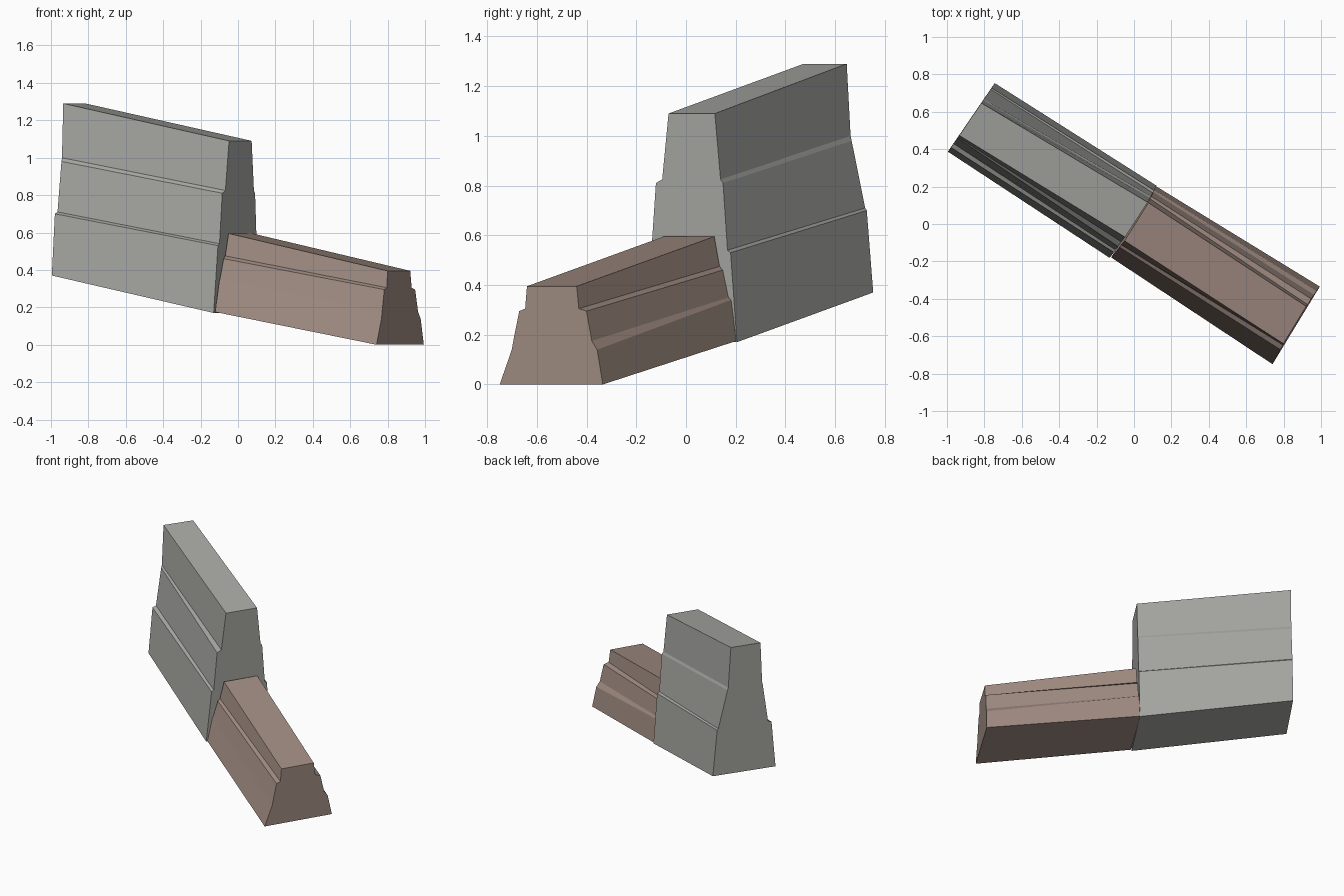
import bpy
import bmesh
from mathutils import Vector

cube = bpy.data.objects.get("Cube")
if cube:
    bpy.data.objects.remove(cube, do_unlink=True)


def make_material(name, colour):
    material = bpy.data.materials.new(name)
    material.use_nodes = True
    material.diffuse_color = colour
    material.node_tree.nodes["Principled BSDF"].inputs["Base Color"].default_value = colour
    return material


def end_rows(bmesh_data, foot, crown, across, profile):
    """Add one stepped end; each profile row is (height, left reach, right reach)."""
    foot, crown = Vector(foot), Vector(crown)
    across = Vector(across).normalized()
    low, high = profile[0][0], profile[-1][0]
    rows = []
    for height, left, right in profile:
        centre = foot.lerp(crown, (height - low) / (high - low))
        pair = []
        for reach in (-left, right):
            point = centre + across * reach
            pair.append(bmesh_data.verts.new((point.x, point.y, height)))
        rows.append(pair)
    return rows


def make_wall(name, material, near_end, far_end):
    """Loft a stepped wall block between its two ends."""
    mesh_data = bmesh.new()
    near = end_rows(mesh_data, *near_end)
    far = end_rows(mesh_data, *far_end)
    # Sides, ledges and end faces, one course at a time
    for i in range(len(near) - 1):
        (nl, nr), (fl, fr) = near[i], far[i]
        (nl_up, nr_up), (fl_up, fr_up) = near[i + 1], far[i + 1]
        for corners in ((nl, nr, nr_up, nl_up), (nr, fr, fr_up, nr_up),
                        (fr, fl, fl_up, fr_up), (fl, nl, nl_up, fl_up)):
            mesh_data.faces.new(corners)
    # Base and crown
    for row in (0, -1):
        mesh_data.faces.new((near[row][0], near[row][1], far[row][1], far[row][0]))
    bmesh.ops.recalc_face_normals(mesh_data, faces=mesh_data.faces)
    mesh = bpy.data.meshes.new(name)
    mesh_data.to_mesh(mesh)
    mesh_data.free()
    mesh.materials.append(material)
    wall = bpy.data.objects.new(name, mesh)
    bpy.context.collection.objects.link(wall)
    return wall


grey_stone = make_material("grey stone", (0.39, 0.39, 0.37, 1))
brown_stone = make_material("brown stone", (0.355, 0.265, 0.225, 1))

# Tall wall, climbing towards the back right
tall_near = [(.17, .23, .23), (.53, .2, .195), (.54, .185, .18),
             (.81, .167, .155), (.825, .137, .143), (1.09, .11, .112)]
tall_far = [(.37, .222, .222), (.7, .19, .195), (.71, .165, .187),
            (.98, .125, .125), (1, .12, .12), (1.29, .105, .105)]
make_wall("tall_wall", grey_stone,
          ((-.005, .012), (.012, .022), (.25, .385), tall_near),
          ((-.87, .57), (-.875, .56), (.26, .38), tall_far))

# Low wall, descending towards the front left
low_near = [(0, .243, .243), (.14, .187, .215), (.175, .18, .19),
            (.295, .153, .164), (.305, .125, .128), (.395, .117, .117)]
low_far = [(.175, .225, .225), (.34, .195, .2), (.35, .19, .187),
           (.46, .16, .16), (.475, .145, .145), (.595, .12, .12)]
make_wall("low_wall", brown_stone,
          ((.867, -.542), (.86, -.54), (.25, .41), low_near),
          ((-.003, .012), (.013, .012), (.25, .4), low_far))
